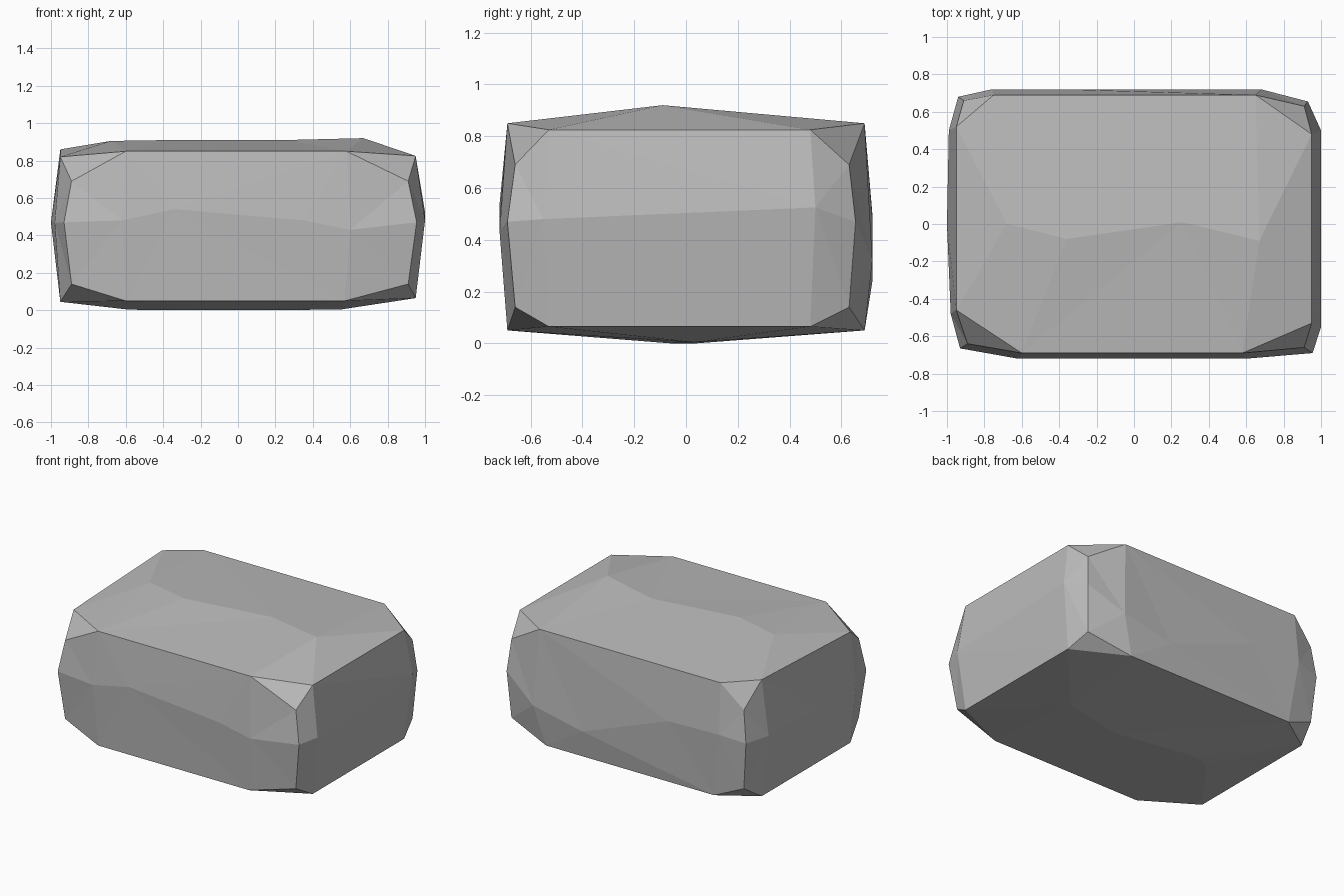
import bpy
import bmesh
from mathutils import Vector

cube = bpy.data.objects.get("Cube")
if cube:
    bpy.data.objects.remove(cube, do_unlink=True)

stone = bpy.data.materials.new("stone grey")
stone.use_nodes = True
grey = (0.5, 0.5, 0.5, 1)
stone.diffuse_color = grey
stone.node_tree.nodes["Principled BSDF"].inputs["Base Color"].default_value = grey

bm = bmesh.new()


def point(x, y, z):
    return bm.verts.new((x, y, z))


def strip(chain, ridge):
    """Join a boundary chain to a ridge with triangles, shortest diagonal first."""
    i = j = 0
    while i < len(chain) - 1 or j < len(ridge) - 1:
        step_chain = step_ridge = float("inf")
        if i < len(chain) - 1:
            step_chain = (chain[i + 1].co - ridge[j].co).length
        if j < len(ridge) - 1:
            step_ridge = (chain[i].co - ridge[j + 1].co).length
        if step_chain <= step_ridge:
            corners = [chain[i], chain[i + 1], ridge[j]]
            i += 1
        else:
            corners = [chain[i], ridge[j + 1], ridge[j]]
            j += 1
        if len(set(corners)) == len(corners):
            bm.faces.new(corners)


class Column:
    """One vertical corner of the rock, with a chipped triangle at each end."""

    def __init__(self, sx, sy, x_top, x_low, y_end, rim_top, rim_low, chip, middle):
        self.mid = point(sx * middle[0], sy * middle[1], 0.47)
        self.ends = {}
        for level, x, z_long, z_chip, z_rim in (
            ("top", x_top, 0.85, 0.69, rim_top),
            ("low", x_low, 0.05, 0.14, rim_low),
        ):
            long_edge = point(sx * x, sy * 0.69, z_long)
            upright = point(sx * chip[0], sy * chip[1], z_chip)
            short_edge = point(sx * 0.95, sy * y_end, z_rim)
            self.ends[level] = (long_edge, upright, short_edge)
            bm.faces.new(self.ends[level])


# Chipped corners
front_r = Column(-1, -1, 0.6, 0.6, 0.46, 0.82, 0.045, (0.89, 0.64), (0.93, 0.665))
front_l = Column(1, -1, 0.58, 0.57, 0.53, 0.825, 0.065, (0.91, 0.66), (0.955, 0.69))
back_r = Column(-1, 1, 0.75, 0.7, 0.52, 0.86, 0.045, (0.91, 0.66), (0.94, 0.68))
back_l = Column(1, 1, 0.65, 0.6, 0.48, 0.825, 0.065, (0.91, 0.63), (0.93, 0.655))

# Shallow ridges bulging out of the four walls
front_ridge = [point(x, -0.72, z) for x, z in
               ((-0.62, 0.48), (-0.34, 0.54), (0.35, 0.48), (0.6, 0.43))]
back_ridge = [point(x, 0.72, z) for x, z in
              ((-0.76, 0.5), (-0.37, 0.49), (0.3, 0.24), (0.68, 0.32))]
right_ridge = [point(x, y, 0.47) for x, y in ((-0.98, -0.48), (-1, 0), (-0.99, 0.5))]
left_ridge = [point(1, y, z) for y, z in ((-0.55, 0.48), (0.5, 0.525))]

LONG, UPRIGHT, SHORT = range(3)
for a, b, ridge, edge in (
    (front_r, front_l, front_ridge, LONG),
    (back_r, back_l, back_ridge, LONG),
    (front_r, back_r, right_ridge, SHORT),
    (front_l, back_l, left_ridge, SHORT),
):
    for level in ("top", "low"):
        p, q = a.ends[level], b.ends[level]
        strip([p[UPRIGHT], p[edge], q[edge], q[UPRIGHT]], [a.mid, *ridge, b.mid])

# Crown and underside, each with a wandering ridge
crown = [point(*co) for co in ((-0.68, 0, 0.905), (-0.36, -0.08, 0.91),
                               (0.26, 0.01, 0.91), (0.67, -0.09, 0.92))]
under = [point(*co) for co in ((-0.6, 0, 0.005), (-0.48, 0.04, 0),
                               (0.1, -0.06, 0), (0.55, 0.03, 0.004))]
for level, ridge in (("top", crown), ("low", under)):
    for a, b in ((front_r, front_l), (back_r, back_l)):
        p, q = a.ends[level], b.ends[level]
        strip([p[SHORT], p[LONG], q[LONG], q[SHORT]], ridge)
    for a, b, tip in ((front_r, back_r, ridge[0]), (front_l, back_l, ridge[-1])):
        bm.faces.new((a.ends[level][SHORT], b.ends[level][SHORT], tip))

bmesh.ops.recalc_face_normals(bm, faces=bm.faces[:])
mesh = bpy.data.meshes.new("rock_block")
bm.to_mesh(mesh)
bm.free()
mesh.materials.append(stone)
rock = bpy.data.objects.new("rock_block", mesh)
bpy.context.collection.objects.link(rock)
